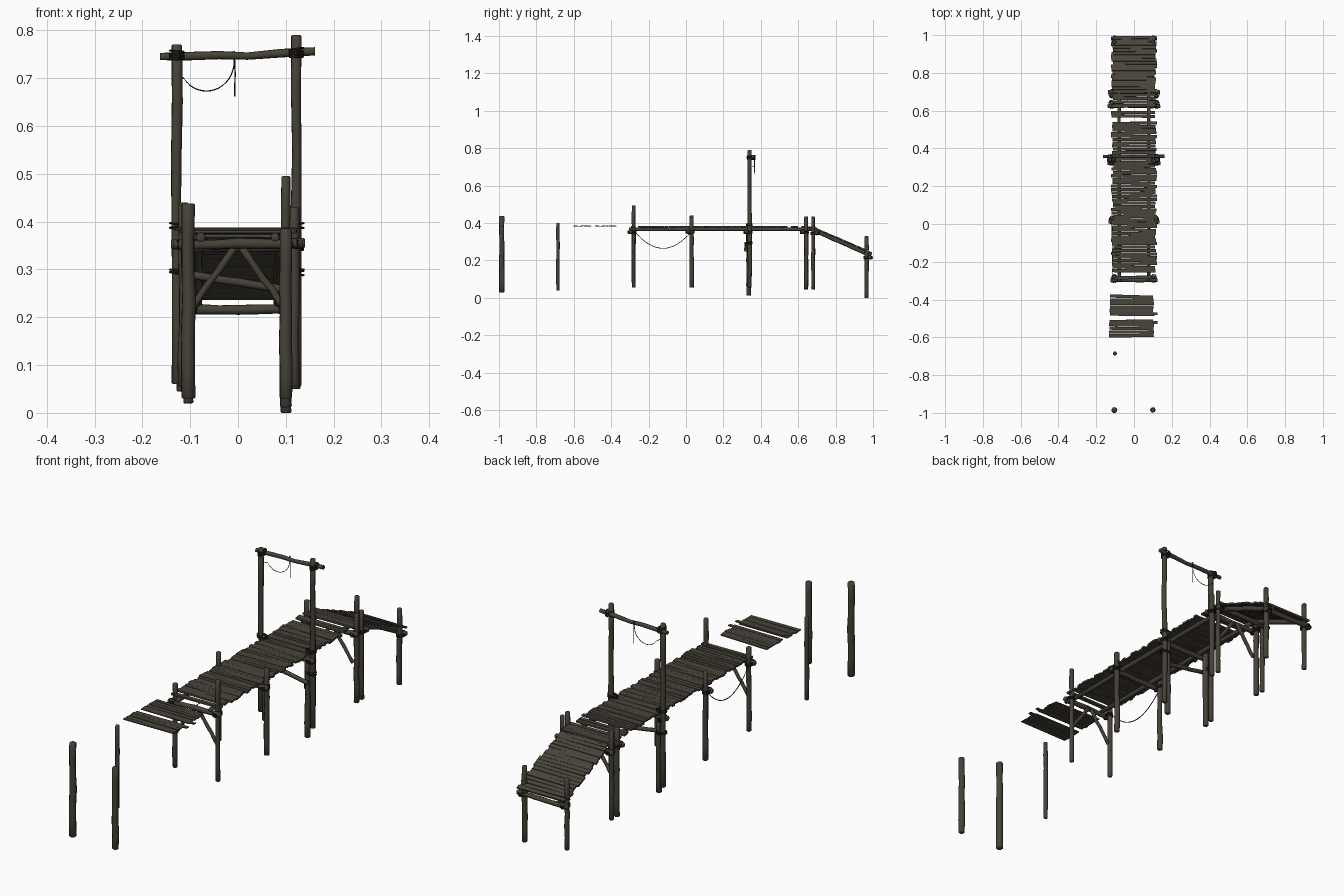
import bpy, bmesh, math, random
from mathutils import Vector, Matrix

random.seed(4)
if "Cube" in bpy.data.objects:
    bpy.data.objects.remove(bpy.data.objects["Cube"], do_unlink=True)


def material(name, colour):
    m = bpy.data.materials.new(name)
    m.use_nodes = True
    m.diffuse_color = (*colour, 1)
    m.node_tree.nodes["Principled BSDF"].inputs["Base Color"].default_value = (*colour, 1)
    return m


LOG = material("weathered log", (0.062, 0.054, 0.039))
PLANK = material("grey brown plank", (0.066, 0.058, 0.043))
ROPE = material("dark rope", (0.025, 0.021, 0.016))


def finish(name, bm, mat, smooth=True):
    bmesh.ops.recalc_face_normals(bm, faces=bm.faces)
    mesh = bpy.data.meshes.new(name)
    bm.to_mesh(mesh)
    bm.free()
    mesh.materials.append(mat)
    ob = bpy.data.objects.new(name, mesh)
    bpy.context.collection.objects.link(ob)
    if smooth:
        bpy.ops.object.select_all(action="DESELECT")
        ob.select_set(True)
        bpy.context.view_layer.objects.active = ob
        bpy.ops.object.shade_smooth_by_angle(angle=math.radians(50))
    return ob


def tube(bm, points, radius, sides, wobble=0.0):
    """Sweep a slightly irregular ring through the points and cap the ends."""
    pts = [Vector(p) for p in points]
    rings = []
    for i, p in enumerate(pts):
        along = (pts[min(i + 1, len(pts) - 1)] - pts[max(i - 1, 0)]).normalized()
        side = along.orthogonal().normalized()
        up = along.cross(side)
        r = radius * (1 + random.uniform(-wobble, wobble))
        ring = []
        for k in range(sides):
            a = math.tau * k / sides
            ring.append(bm.verts.new(p + r * (math.cos(a) * side + math.sin(a) * up)))
        rings.append(ring)
    for a, b in zip(rings, rings[1:]):
        for k in range(sides):
            n = (k + 1) % sides
            bm.faces.new((a[k], a[n], b[n], b[k]))
    bm.faces.new(rings[0][::-1])
    bm.faces.new(rings[-1])


def log(name, start, end, radius, bend=0.0015):
    """Straight timber with small natural bends and bevelled ends."""
    a, b = Vector(start), Vector(end)
    d = b - a
    pts = []
    for i in range(7):
        p = a + d * i / 6
        if 0 < i < 6:
            p += Vector([random.uniform(-bend, bend) for _ in range(3)])
        pts.append(p)
    bm = bmesh.new()
    tube(bm, pts, radius, 9, 0.09)
    bmesh.ops.bevel(bm, geom=[e for e in bm.edges if any(len(f.verts) > 4 for f in e.link_faces)],
                    offset=radius * 0.2, segments=1, affect="EDGES")
    return finish(name, bm, LOG)


def rope(name, points, radius=0.0016):
    bm = bmesh.new()
    tube(bm, points, radius, 6)
    return finish(name, bm, ROPE)


def sag(a, b, drop, steps=16):
    a, b = Vector(a), Vector(b)
    return [a.lerp(b, i / steps) - Vector((0, 0, drop * (1 - (2 * i / steps - 1) ** 2)))
            for i in range(steps + 1)]


def lashing(name, centre, rx, ry, turns=4):
    """Rope turns stacked up a post, each slightly tilted."""
    bm = bmesh.new()
    for t in range(turns):
        z = (t - (turns - 1) / 2) * 0.0042
        tilt = random.uniform(-0.15, 0.15)
        loop = []
        for k in range(15):
            a = math.tau * k / 14
            x, y = rx * math.cos(a), ry * math.sin(a)
            loop.append(Vector(centre) + Vector((x, y, z + x * tilt)))
        tube(bm, loop, 0.0024, 5)
    return finish(name, bm, ROPE)


def planks(name, start, end, left=-0.116, right=0.116, thick=0.008, jitter=0.007, skip=()):
    """Row of uneven boards laid between two (y, z) points."""
    (y0, z0), (y1, z1) = start, end
    length = math.hypot(y1 - y0, z1 - z0)
    slope = math.atan2(z1 - z0, y1 - y0)
    n = round(length / 0.018)
    bm = bmesh.new()
    for i in range(n):
        if i in skip:
            continue
        t = (i + 0.5) / n
        a = left + random.uniform(-jitter, jitter)
        b = right + random.uniform(-jitter, jitter)
        width = length / n * random.uniform(0.86, 0.99)
        spin = Matrix.Rotation(random.gauss(0, 0.009), 4, "Z")
        roll = Matrix.Rotation(slope + random.uniform(-0.05, 0.05), 4, "X")
        place = Matrix.Translation(((a + b) / 2, y0 + t * (y1 - y0),
                                    z0 + t * (z1 - z0) + random.uniform(-0.001, 0.001)))
        size = Matrix.Diagonal((b - a, width, thick, 1))
        bmesh.ops.create_cube(bm, size=1, matrix=place @ roll @ spin @ size)
    return finish(name, bm, PLANK, smooth=False)


# Posts: name, x, y, bottom, top, radius
for name, x, y, low, high, r in (
        ("front_post_right", -0.104, -0.985, 0.03, 0.438, 0.014),
        ("front_post_left", 0.1, -0.985, 0.03, 0.385, 0.013),
        ("lone_post", -0.1, -0.685, 0.04, 0.4, 0.009),
        ("deck_end_post_right", -0.106, -0.28, 0.06, 0.425, 0.01),
        ("deck_end_post_left", 0.1, -0.28, 0.055, 0.495, 0.01),
        ("middle_post_right", -0.114, 0.03, 0.055, 0.44, 0.011),
        ("middle_post_left", 0.117, 0.03, 0.055, 0.43, 0.011),
        ("gate_support_right", -0.105, 0.335, 0.03, 0.37, 0.012),
        ("gate_support_left", 0.1, 0.335, 0.012, 0.37, 0.012),
        ("gate_post_right", -0.128, 0.34, 0.06, 0.77, 0.011),
        ("gate_post_left", 0.122, 0.34, 0.055, 0.79, 0.011),
        ("ramp_top_post_right", -0.118, 0.68, 0.045, 0.43, 0.01),
        ("ramp_top_post_left", 0.118, 0.68, 0.05, 0.435, 0.01),
        ("deck_back_post_right", -0.118, 0.642, 0.045, 0.43, 0.011),
        ("deck_back_post_left", 0.12, 0.642, 0.05, 0.435, 0.011),
        ("ramp_foot_post_right", -0.104, 0.965, 0.02, 0.33, 0.01),
        ("ramp_foot_post_left", 0.1, 0.965, 0.0, 0.33, 0.011)):
    log(name, (x, y, low), (x, y, high), r)

# Cross beams and lashings at every trestle
for tag, y, x, z in (("deck_end", -0.28, 0.104, 0.352), ("middle", 0.03, 0.116, 0.352),
                     ("gate", 0.34, 0.12, 0.352), ("deck_back", 0.642, 0.119, 0.352),
                     ("ramp_top", 0.68, 0.118, 0.345), ("ramp_foot", 0.965, 0.102, 0.215)):
    off = 0.018 if y > 0.66 else -0.018
    log(tag + "_cross_beam", (-x - 0.02, y + off, z), (x + 0.02, y + off, z + 0.003), 0.0105)
    for side in (-1, 1):
        lashing(tag + "_lashing", (side * x, y + off / 2, z), 0.015, 0.023)

# Inverted V braces under both ends of the deck
for tag, y in (("front", -0.284), ("back", 0.646)):
    for side in (-1, 1):
        log(tag + "_brace", (side * 0.1, y, 0.215), (side * 0.008, y, 0.345), 0.0075)
log("gate_low_brace", (-0.11, 0.32, 0.29), (0.11, 0.32, 0.255), 0.009)

# Stringers below deck and ramp
for side in (-1, 1):
    log("deck_stringer", (side * 0.078, -0.305, 0.367), (side * 0.078, 0.7, 0.367), 0.0095)
    log("ramp_stringer", (side * 0.085, 0.68, 0.363), (side * 0.085, 0.99, 0.226), 0.0105)

# Walking boards
planks("front_deck_planks", (-0.292, 0.38), (0.335, 0.38), skip=(1,))
planks("back_deck_planks", (0.335, 0.38), (0.542, 0.38))
planks("patch_deck_planks", (0.562, 0.381), (0.692, 0.378), skip=(2,))
planks("ramp_planks", (0.692, 0.372), (0.995, 0.24))
planks("loose_planks", (-0.6, 0.384), (-0.375, 0.384), -0.13, 0.104, 0.004, 0.004, skip=(5,))
for y in (-0.52, -0.474):
    planks("shifted_plank", (y - 0.008, 0.3845), (y + 0.008, 0.3845), -0.115, 0.125, 0.004, 0.002)

# Gate bar and its hanging ropes
bm = bmesh.new()
tube(bm, [(-0.163, 0.358, 0.745), (-0.1, 0.358, 0.746), (-0.04, 0.358, 0.748),
          (0.02, 0.358, 0.746), (0.09, 0.358, 0.752), (0.161, 0.358, 0.756)], 0.0085, 9, 0.1)
finish("gate_bar", bm, LOG)
for x, z in ((-0.128, 0.748), (0.122, 0.753)):
    lashing("gate_bar_lashing", (x, 0.348, z), 0.014, 0.022, 5)
for x in (-0.12, 0.115):
    for z in (0.39, 0.295):
        lashing("gate_post_lashing", (x, 0.338, z), 0.022, 0.016, 3)

loop = [(-0.066 + 0.058 * math.cos(a), 0.366, 0.735 + 0.062 * math.sin(a))
        for a in [math.radians(215 + 145 * i / 16) for i in range(17)]]
rope("gate_slack_rope", [(-0.124, 0.352, 0.705)] + loop + [(-0.008, 0.362, 0.757)], 0.0013)
rope("gate_dangling_rope", [(-0.008, 0.368, 0.757), (-0.006, 0.368, 0.71), (-0.007, 0.368, 0.662)], 0.0015)
rope("side_slack_rope", sag((-0.112, -0.275, 0.355), (-0.118, 0.03, 0.355), 0.09), 0.0018)
